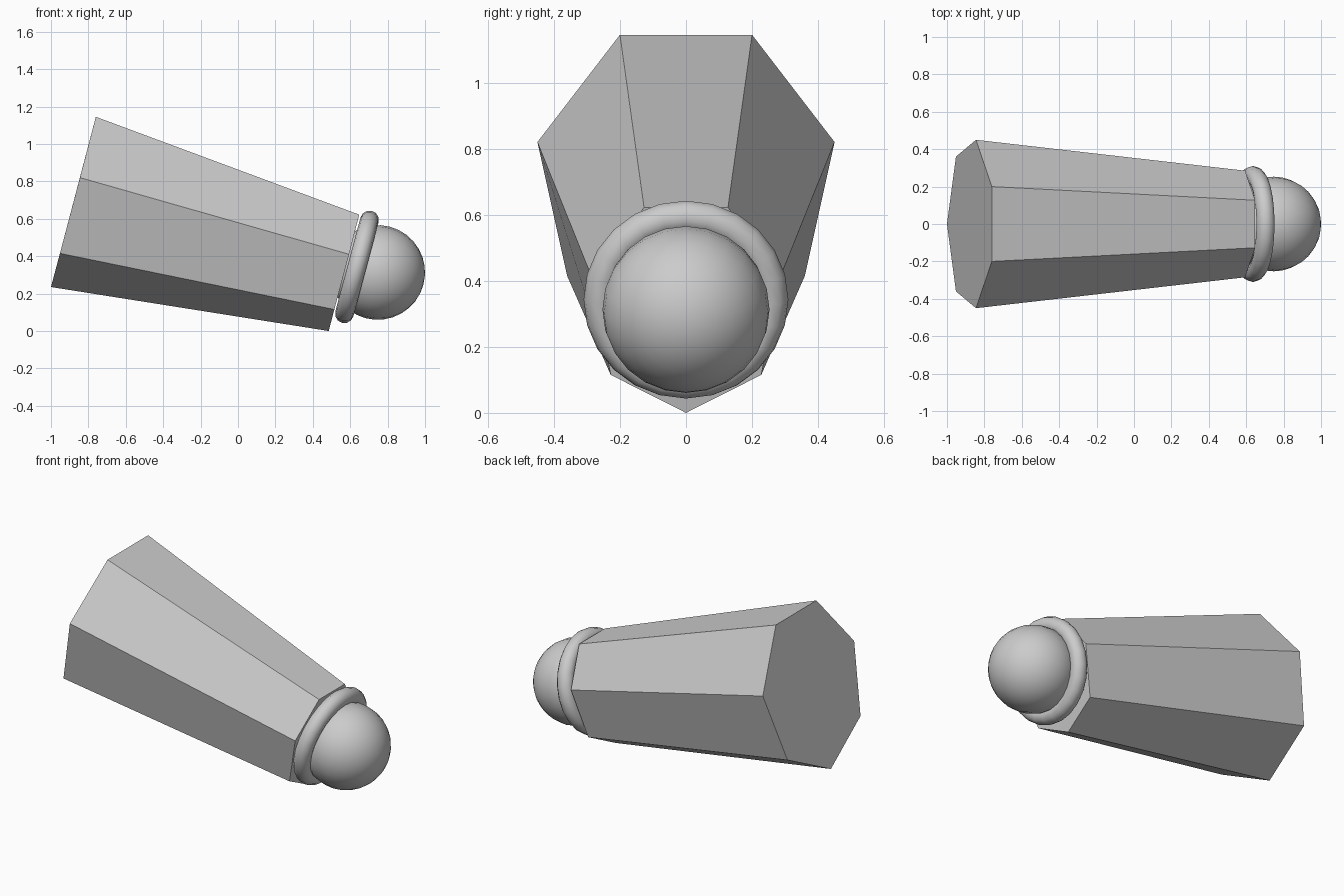
import bpy, bmesh, math
from mathutils import Matrix, Vector

if "Cube" in bpy.data.objects:
    bpy.data.objects.remove(bpy.data.objects["Cube"], do_unlink=True)

grey = bpy.data.materials.new("plain grey")
grey.use_nodes = True
grey.diffuse_color = (0.6, 0.6, 0.6, 1)
grey.node_tree.nodes["Principled BSDF"].inputs["Base Color"].default_value = (0.6, 0.6, 0.6, 1)

TILT = Matrix.Rotation(math.radians(105), 4, 'Y')  # local z runs along the body


def finish(obj, name):
    obj.name = name
    obj.data.materials.clear()
    obj.data.materials.append(grey)


# Seven-sided tapered body: half outlines from the keel up to the flat top
back_end = [(-1.0, 0, 0.235), (-0.952, 0.36, 0.415), (-0.845, 0.45, 0.82), (-0.76, 0.20, 1.145)]
front_end = [(0.485, 0, 0.0), (0.515, 0.228, 0.115), (0.594, 0.285, 0.41), (0.648, 0.127, 0.622)]

bm = bmesh.new()


def loop(half):
    mirrored = [(x, -y, z) for x, y, z in reversed(half[1:])]
    return [bm.verts.new(p) for p in half + mirrored]


back, front = loop(back_end), loop(front_end)
for i in range(7):
    j = (i + 1) % 7
    bm.faces.new((back[i], back[j], front[j], front[i]))
bm.faces.new(back)
bm.faces.new(front)
bmesh.ops.recalc_face_normals(bm, faces=bm.faces)
mesh = bpy.data.meshes.new("body")
bm.to_mesh(mesh)
bm.free()
body = bpy.data.objects.new("body", mesh)
bpy.context.collection.objects.link(body)
finish(body, "body")

# Rounded collar around the narrow end
bpy.ops.mesh.primitive_torus_add(major_segments=24, minor_segments=12, major_radius=0.26,
                                 minor_radius=0.05, location=(0.636, 0, 0.343),
                                 rotation=TILT.to_euler())
bpy.ops.object.shade_smooth()
finish(bpy.context.object, "collar")

# Ball at the tip
bpy.ops.mesh.primitive_uv_sphere_add(segments=24, ring_count=16, radius=0.253,
                                     location=(0.747, 0, 0.313), rotation=TILT.to_euler())
bpy.ops.object.shade_smooth()
finish(bpy.context.object, "ball")
